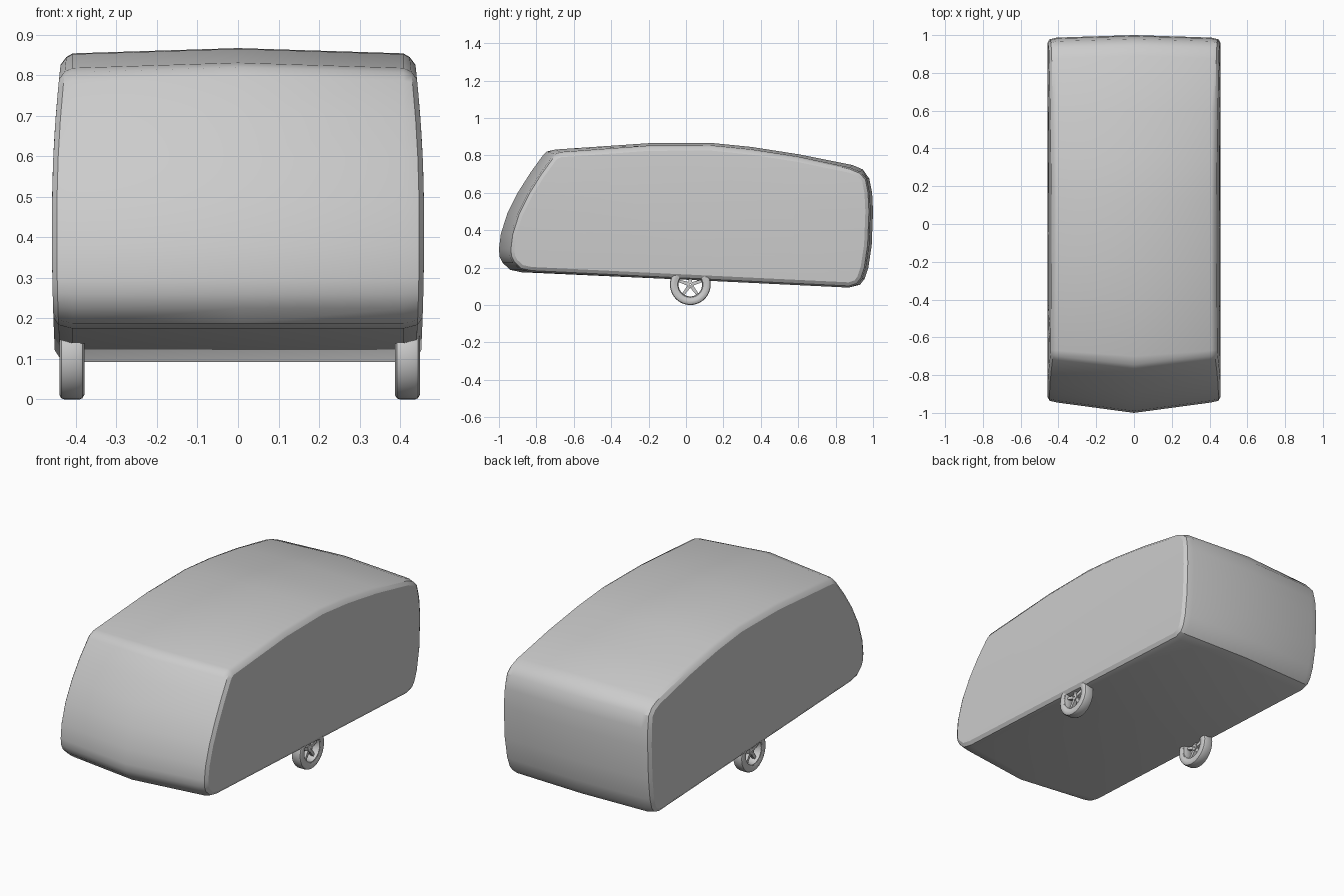
import bpy, bmesh, math

if "Cube" in bpy.data.objects:
    bpy.data.objects.remove(bpy.data.objects["Cube"])

grey = bpy.data.materials.new("light grey")
grey.diffuse_color = (0.6, 0.6, 0.6, 1)
grey.use_nodes = True
grey.node_tree.nodes["Principled BSDF"].inputs["Base Color"].default_value = grey.diffuse_color


def finish(bm, name, angle):
    bmesh.ops.recalc_face_normals(bm, faces=bm.faces)
    me = bpy.data.meshes.new(name)
    bm.to_mesh(me)
    bm.free()
    me.materials.append(grey)
    ob = bpy.data.objects.new(name, me)
    bpy.context.collection.objects.link(ob)
    bpy.ops.object.select_all(action='DESELECT')
    ob.select_set(True)
    bpy.context.view_layer.objects.active = ob
    bpy.ops.object.shade_smooth_by_angle(angle=math.radians(angle))
    return ob


# Caravan shell: side profile (y, z) on the centre line, from the nose over the roof
profile = [(-1.0, .30), (-.99, .38), (-.955, .49), (-.90, .60), (-.83, .71),
           (-.765, .80), (-.745, .82), (-.70, .831), (-.2, .865), (.13, .867), (.35, .845),
           (.6, .806), (.89, .748), (.945, .725), (.98, .675), (.995, .60), (1.0, .5),
           (.993, .32), (.975, .20), (.955, .14), (.93, .108), (.87, .093),
           (0, .135), (-.88, .175), (-.94, .188), (-.98, .225), (-.997, .26)]


def edge_point(y, z):
    # the nose is swept back and the roof drops a little towards the sides
    if y < -.73:
        y += .055 if z < .7 else .045
    elif y < -.65:
        y += .03
    elif y > .88:
        y -= .013
    return y, z - (.013 if z > .7 else 0)


edge = [edge_point(*p) for p in profile]


def inset(pts, d):
    out = []
    for i, (y, z) in enumerate(pts):
        (ya, za), (yb, zb) = pts[i - 1], pts[(i + 1) % len(pts)]
        ty, tz = yb - ya, zb - za
        n = math.hypot(ty, tz)
        out.append((y + d * tz / n, z - d * ty / n))
    return out


def side_x(z):
    return .459 - .024 * max(0, (z - .45) / .4) ** 2 - .008 * max(0, (.4 - z) / .3) ** 2


def scaled(pts, s):
    return [(.03 + (y - .03) * s, .47 + (z - .47) * s) for y, z in pts]


ring_in = inset(edge, .028)
inner = scaled(ring_in, .6)
half = [[(.408, y, z) for y, z in edge],
        [(side_x(z) - .012, y, z) for y, z in inset(edge, .009)],
        [(side_x(z), y, z) for y, z in ring_in],
        [(side_x(z), y, z) for y, z in inner]]
rings = [[(-x, y, z) for x, y, z in r] for r in reversed(half)]
rings += [[(0, y, z) for y, z in profile]] + half

bm = bmesh.new()
vr = [[bm.verts.new(p) for p in r] for r in rings]
n = len(profile)
for a, b in zip(vr, vr[1:]):
    for i in range(n):
        j = (i + 1) % n
        bm.faces.new((a[i], a[j], b[j], b[i]))
bm.faces.new(vr[0])
bm.faces.new(vr[-1])
finish(bm, "caravan_shell", 30)


# Wheels: turned tyre and rim, five spokes and a hub
def lathe(bm, pts, cx, cy, cz, seg=40):
    cols = []
    for k in range(seg):
        a = 2 * math.pi * k / seg
        cols.append([bm.verts.new((cx + x, cy + r * math.cos(a), cz + r * math.sin(a)))
                     for x, r in pts])
    m = len(pts)
    for k in range(seg):
        a, b = cols[k], cols[(k + 1) % seg]
        for i in range(m):
            j = (i + 1) % m
            bm.faces.new((a[i], a[j], b[j], b[i]))


def block(bm, cx, cy, cz, angle, r0, r1, w, x0, x1):
    c, s = math.cos(angle), math.sin(angle)
    quads = []
    for x in (x0, x1):
        quads.append([bm.verts.new((cx + x, cy + r * c - t * s, cz + r * s + t * c))
                      for r, t in ((r0, -w), (r1, -w * .7), (r1, w * .7), (r0, w))])
    a, b = quads
    bm.faces.new(a)
    bm.faces.new(b)
    for i in range(4):
        j = (i + 1) % 4
        bm.faces.new((a[i], a[j], b[j], b[i]))


CY, R = .023, .109
tyre = [(-.031, R - .012), (-.026, R - .003), (-.018, R), (.018, R), (.026, R - .003),
        (.031, R - .012), (.031, .086), (.027, .074), (-.027, .074), (-.031, .086)]
rim = [(-.026, .076), (.026, .076), (.026, .068), (.012, .063), (-.012, .063), (-.026, .068)]
hub = [(-.012, .004), (-.012, .018), (.016, .018), (.019, .012), (.019, .004)]
for side, label in ((-1, "left"), (1, "right")):
    cx = side * .414 + .004
    bm = bmesh.new()
    lathe(bm, tyre, cx, CY, R)
    finish(bm, label + "_tyre", 35)
    bm = bmesh.new()
    lathe(bm, rim, cx, CY, R)
    lathe(bm, [(side * x, r) for x, r in hub], cx, CY, R, 20)
    for k in range(5):
        x0, x1 = sorted((-side * .006, side * .012))
        block(bm, cx, CY, R, math.pi / 2 + k * math.tau / 5, .012, .066, .010, x0, x1)
    finish(bm, label + "_rim", 30)
